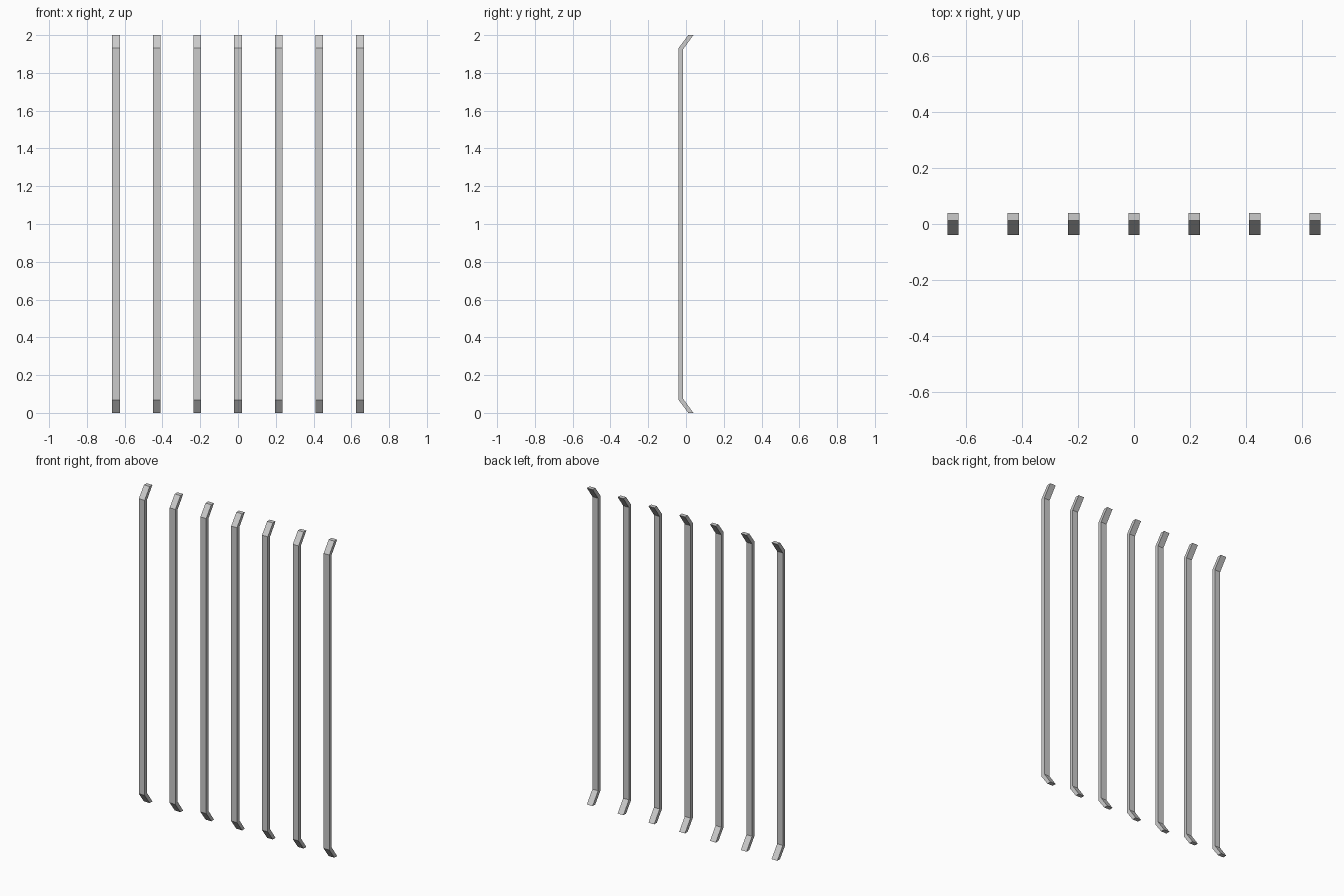
import bpy, bmesh

if "Cube" in bpy.data.objects:
    bpy.data.objects.remove(bpy.data.objects["Cube"])

BARS, SPACING, WIDTH = 7, 0.2153, 0.04

# Side profile (y, z) of the lower half, outer face then inner face
outer = [(0.012, 0.0), (-0.039, 0.068)]
inner = [(-0.016, 0.076), (0.039, 0.0)]


def flip(points):
    return [(y, 2.0 - z) for y, z in reversed(points)]


profile = outer + flip(outer) + flip(inner) + inner


def make_bar(name, x):
    bm = bmesh.new()
    face = bm.faces.new([bm.verts.new((x - WIDTH / 2, y, z)) for y, z in profile])
    ext = bmesh.ops.extrude_face_region(bm, geom=[face], use_keep_orig=True)
    new_verts = [g for g in ext["geom"] if isinstance(g, bmesh.types.BMVert)]
    bmesh.ops.translate(bm, verts=new_verts, vec=(WIDTH, 0, 0))
    # Split the concave caps into clean quads
    for side in (-1, 1):
        cap = [v for v in bm.verts if (v.co.x - x) * side > 0]
        for z in (0.5, 1.5):
            a = min((v for v in cap if abs(v.co.y + 0.039) < 1e-4), key=lambda v: abs(v.co.z - z))
            b = min((v for v in cap if abs(v.co.y + 0.016) < 1e-4), key=lambda v: abs(v.co.z - z))
            bmesh.ops.connect_verts(bm, verts=[a, b])
    bmesh.ops.recalc_face_normals(bm, faces=bm.faces[:])
    mesh = bpy.data.meshes.new(name)
    bm.to_mesh(mesh)
    bm.free()
    obj = bpy.data.objects.new(name, mesh)
    bpy.context.collection.objects.link(obj)


# Row of upright bars with bent ends
for i in range(BARS):
    make_bar(f"window_bar_{i + 1}", (i - (BARS - 1) / 2) * SPACING)
